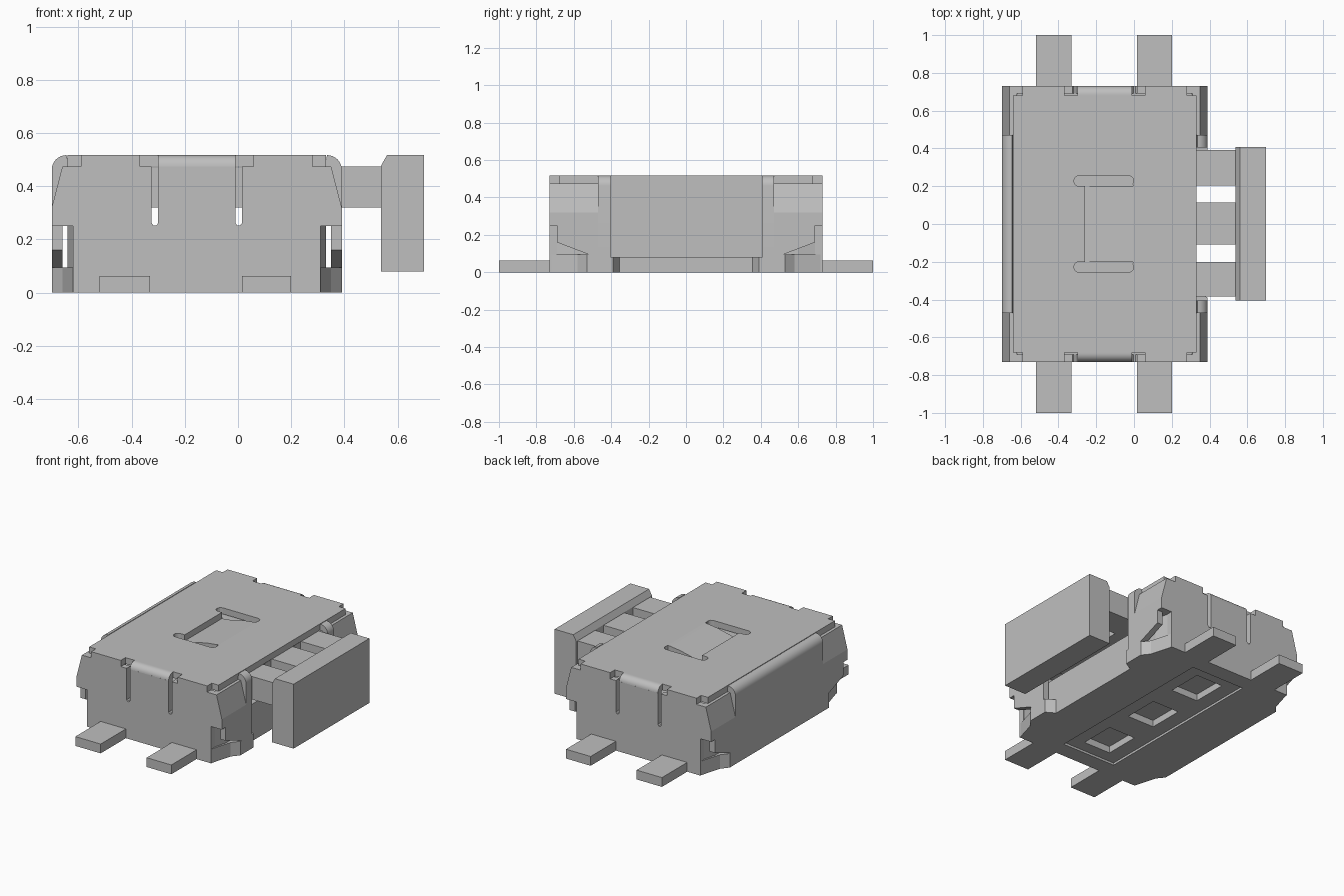
import bpy, bmesh, math
from mathutils import Vector

cube = bpy.data.objects.get("Cube")
if cube:
    bpy.data.objects.remove(cube, do_unlink=True)

grey = bpy.data.materials.new("plain grey")
grey.use_nodes = True
grey.diffuse_color = (0.52, 0.52, 0.52, 1)
grey.node_tree.nodes["Principled BSDF"].inputs["Base Color"].default_value = (0.52, 0.52, 0.52, 1)

CX = -0.155  # middle of the housing in x


def prism(name, pts, axis, lo, hi, smooth=False):
    """Extrude a 2D outline along an axis; the outline uses the other two axes in order."""
    def place(p, t):
        c = list(p)
        c.insert("xyz".index(axis), t)
        return Vector(c)
    bm = bmesh.new()
    a = [bm.verts.new(place(p, lo)) for p in pts]
    b = [bm.verts.new(place(p, hi)) for p in pts]
    bm.faces.new(a)
    bm.faces.new(b[::-1])
    n = len(pts)
    for i in range(n):
        bm.faces.new((a[i], b[i], b[(i + 1) % n], a[(i + 1) % n]))
    bmesh.ops.recalc_face_normals(bm, faces=bm.faces)
    me = bpy.data.meshes.new(name)
    bm.to_mesh(me)
    bm.free()
    me.materials.append(grey)
    ob = bpy.data.objects.new(name, me)
    bpy.context.collection.objects.link(ob)
    if smooth:
        bpy.ops.object.select_all(action='DESELECT')
        ob.select_set(True)
        bpy.context.view_layer.objects.active = ob
        bpy.ops.object.shade_smooth_by_angle(angle=math.radians(35))
    return ob


def box(name, x0, x1, y0, y1, z0, z1):
    return prism(name, [(x0, y0), (x1, y0), (x1, y1), (x0, y1)], "z", z0, z1)


def cut(ob, cutter):
    cutter.hide_render = True
    m = ob.modifiers.new("cut", 'BOOLEAN')
    m.operation = 'DIFFERENCE'
    m.solver = 'EXACT'
    m.object = cutter
    bpy.ops.object.select_all(action='DESELECT')
    ob.select_set(True)
    bpy.context.view_layer.objects.active = ob
    bpy.ops.object.modifier_apply(modifier=m.name)
    bpy.data.objects.remove(cutter, do_unlink=True)


def arc(cx, cy, r, a0, a1, n=8):
    return [(cx + r * math.cos(math.radians(a0 + (a1 - a0) * i / n)),
             cy + r * math.sin(math.radians(a0 + (a1 - a0) * i / n))) for i in range(n + 1)]


def flip_x(pts):
    return [(2 * CX - x, v) for x, v in pts]


def flip_y(pts):
    return [(x, -y) for x, y in pts]


# Base: wide foot with chamfered corners, narrower block above
right = [(0.33, 0.355), (0.39, 0.39), (0.39, 0.53), (0.35, 0.58), (0.31, 0.72)]
left = flip_x(right[2:])[::-1]
half = right + left
foot = prism("base_foot", half + flip_y(half)[::-1], "z", 0, 0.095)
cut(foot, box("panel_cutter", CX - 0.2, CX + 0.2, -0.62, 0.62, -0.05, 0.015))
for y in (-0.42, 0, 0.42):
    cut(foot, box("pad_cutter", CX - 0.1, CX + 0.1, y - 0.12, y + 0.12, -0.05, 0.06))
up = [(0.33, 0.6), (0.305, 0.7)]
up = up + flip_x(up)[::-1]
prism("base_block", up + flip_y(up)[::-1], "z", 0.095, 0.25)

# Cover top with notched outline
half = [(0.33, 0.68), (0.28, 0.68), (0.28, 0.73), (0.058, 0.73), (0.058, 0.68)]
half = half + flip_x(half)[::-1]
top = prism("cover_top", half + flip_y(half)[::-1], "z", 0.475, 0.517)
for s in (-1, 1):
    slot = arc(-0.03, s * 0.228, 0.028, -90, 90) + arc(-0.29, s * 0.228, 0.028, 90, 270)
    cut(top, prism("slot_cutter", slot, "z", 0.4, 0.6))
cut(top, box("window_cutter", -0.26, -0.005, -0.21, 0.21, 0.4, 0.6))

# Sprung tongue dipping between the two slots
prism("cover_tongue", [(-0.26, 0.445), (-0.26, 0.475), (-0.2, 0.482), (-0.1, 0.505), (-0.005, 0.517),
                       (-0.005, 0.48), (-0.1, 0.465)], "y", -0.2, 0.2, True)

# Side wraps: the top plate folds over into a wall or strap
fold = arc(0.335, 0.462, 0.055, 90, 0)
prism("left_wall", flip_x(fold + [(0.39, 0), (0.35, 0), (0.35, 0.475), (0.325, 0.475)]),
      "y", -0.47, 0.47, True)

for s, end in ((-1, "front"), (1, "back")):
    def span(a, b):
        return sorted((s * a, s * b))

    # End plate with two relief slots
    slot = [(0.015, 0.475), (0.015, 0.262), (0.008, 0.252), (-0.003, 0.252), (-0.01, 0.262), (-0.01, 0.475)]
    outline = [(-0.62, 0), (0.31, 0), (0.31, 0.475)] + slot + flip_x(slot)[::-1] + [(-0.62, 0.475)]
    prism(end + "_plate", outline, "y", *span(0.69, 0.73))

    # Rounded fold between the relief slots
    roll = [(s * y, z) for y, z in [(0.675, 0.475), (0.675, 0.517)] + arc(0.685, 0.472, 0.045, 90, 0)]
    prism(end + "_fold", roll, "x", -0.3, -0.01, True)

    # Strap that drops from the top on the open side
    prism(end + "_right_strap", fold + [(0.39, 0.095), (0.35, 0.095), (0.35, 0.475), (0.325, 0.475)],
          "y", *span(0.405, 0.47), True)

    # Tapered corners and hooked flaps
    corner = [(0.31, 0.25), (0.39, 0.25), (0.39, 0.32), (0.35, 0.475), (0.31, 0.475)]
    flap = [(s * y, z) for y, z in [(0.405, 0.095), (0.52, 0.095), (0.69, 0.16), (0.69, 0.25), (0.405, 0.25)]]
    for side in ("right", "left"):
        prism(f"{end}_{side}_corner", corner if side == "right" else flip_x(corner), "y", *span(0.47, 0.73))
        x0, x1 = (0.35, 0.39) if side == "right" else (-0.70, -0.66)
        prism(f"{end}_{side}_flap", flap, "x", x0, x1)

    # Solder leads
    for side, x0, x1 in (("left", -0.52, -0.33), ("right", 0.015, 0.2)):
        box(f"{end}_{side}_lead", x0, x1, *span(0.73, 1.0), 0, 0.063)

# Slider, its three arms and the push button
box("slider", -0.62, 0.325, -0.39, 0.39, 0.32, 0.47)
for name, y0, y1 in (("front", -0.385, -0.2), ("middle", -0.108, 0.115), ("back", 0.205, 0.393)):
    box(name + "_arm", 0.32, 0.545, y0, y1, 0.32, 0.475)
prism("push_button", [(0.538, 0.08), (0.70, 0.08), (0.70, 0.517), (0.56, 0.517), (0.538, 0.478)],
      "y", -0.404, 0.408)
